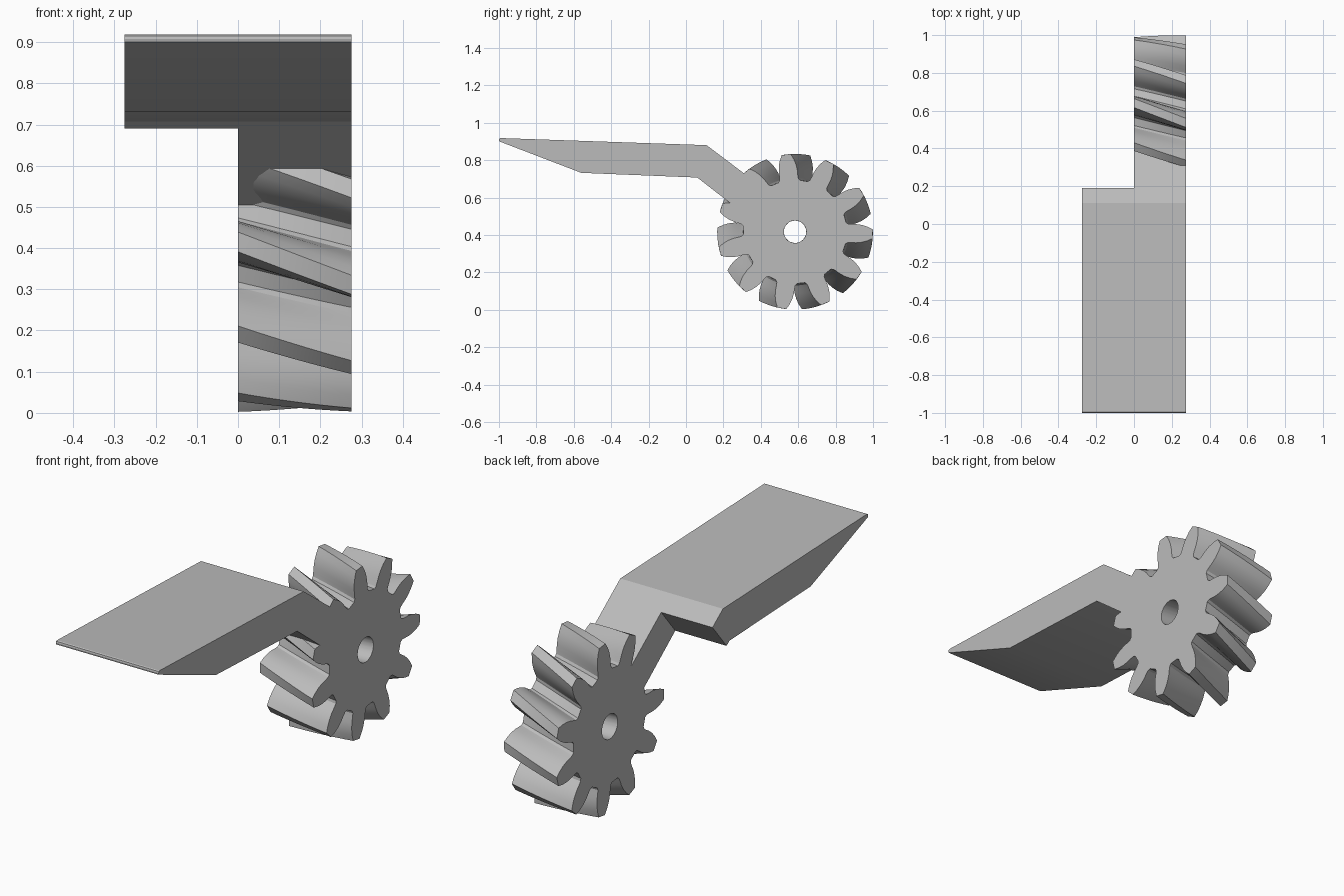
import bpy, bmesh, math
from mathutils import Matrix

if "Cube" in bpy.data.objects:
    bpy.data.objects.remove(bpy.data.objects["Cube"])

grey = bpy.data.materials.new("plain_grey")
grey.use_nodes = True
grey.diffuse_color = (0.5, 0.5, 0.5, 1)
grey.node_tree.nodes["Principled BSDF"].inputs["Base Color"].default_value = (0.5, 0.5, 0.5, 1)

HALF = 0.275                 # half width of the plate
CY, CZ = 0.583, 0.417        # gear axis
TEETH, HOLE, PHASE, TWIST = 11, 0.06, -1.6, -14.5


def finish(name, bm):
    bmesh.ops.recalc_face_normals(bm, faces=bm.faces)
    mesh = bpy.data.meshes.new(name)
    bm.to_mesh(mesh)
    bm.free()
    mesh.materials.append(grey)
    obj = bpy.data.objects.new(name, mesh)
    bpy.context.collection.objects.link(obj)
    bpy.ops.object.select_all(action="DESELECT")
    obj.select_set(True)
    bpy.context.view_layer.objects.active = obj
    bpy.ops.object.shade_smooth_by_angle(angle=math.radians(28))
    return obj


def extruded(name, outline, x0, x1):
    """Solid with a (y, z) outline running from x0 to x1."""
    bm = bmesh.new()
    face = bm.faces.new([bm.verts.new((x0, y, z)) for y, z in outline])
    out = bmesh.ops.extrude_face_region(bm, geom=[face])["geom"]
    bmesh.ops.translate(bm, vec=(x1 - x0, 0, 0),
                        verts=[v for v in out if isinstance(v, bmesh.types.BMVert)])
    return finish(name, bm)


# Flat plate with a wedge nose
extruded("plate", [(-0.993, 0.918), (-0.998, 0.915), (-1.0, 0.908), (-0.998, 0.9),
                   (-0.56, 0.732), (0.06, 0.707), (0.082, 0.69), (0.19, 0.82),
                   (0.11, 0.88)], -HALF, HALF)

# Slanted arm that runs into the gear body
extruded("arm", [(0.082, 0.69), (0.42, 0.428), (0.47, 0.608), (0.19, 0.82)], 0, HALF)

# Half tooth: angle from the tooth centre and radius, tip to valley
flank = [(3.3, 0.416), (5.6, 0.388), (7.4, 0.36), (8.7, 0.33),
         (9.3, 0.305), (10, 0.287), (12, 0.277)]
tooth = [(-a, r) for a, r in reversed(flank)] + flank
pitch = 360 / TEETH
outline = [(k * pitch + a, r) for k in range(TEETH) for a, r in tooth]


# Helical gear with a round bore
def ring(bm, x, turn, bore=False):
    verts = []
    for a, r in outline:
        t, r = math.radians(a + turn), HOLE if bore else r
        verts.append(bm.verts.new((x, CY + r * math.cos(t), CZ + r * math.sin(t))))
    return verts


def bridge(bm, a, b):
    n = len(a)
    for i in range(n):
        j = (i + 1) % n
        bm.faces.new((a[i], a[j], b[j], b[i]))


bm = bmesh.new()
steps = 8
rings = [ring(bm, HALF * s / steps, PHASE + TWIST * (1 - s / steps)) for s in range(steps + 1)]
rings.append(ring(bm, HALF, PHASE, True))
rings.append(ring(bm, 0, PHASE + TWIST, True))
for a, b in zip(rings, rings[1:] + rings[:1]):
    bridge(bm, a, b)
finish("helical_gear", bm)
